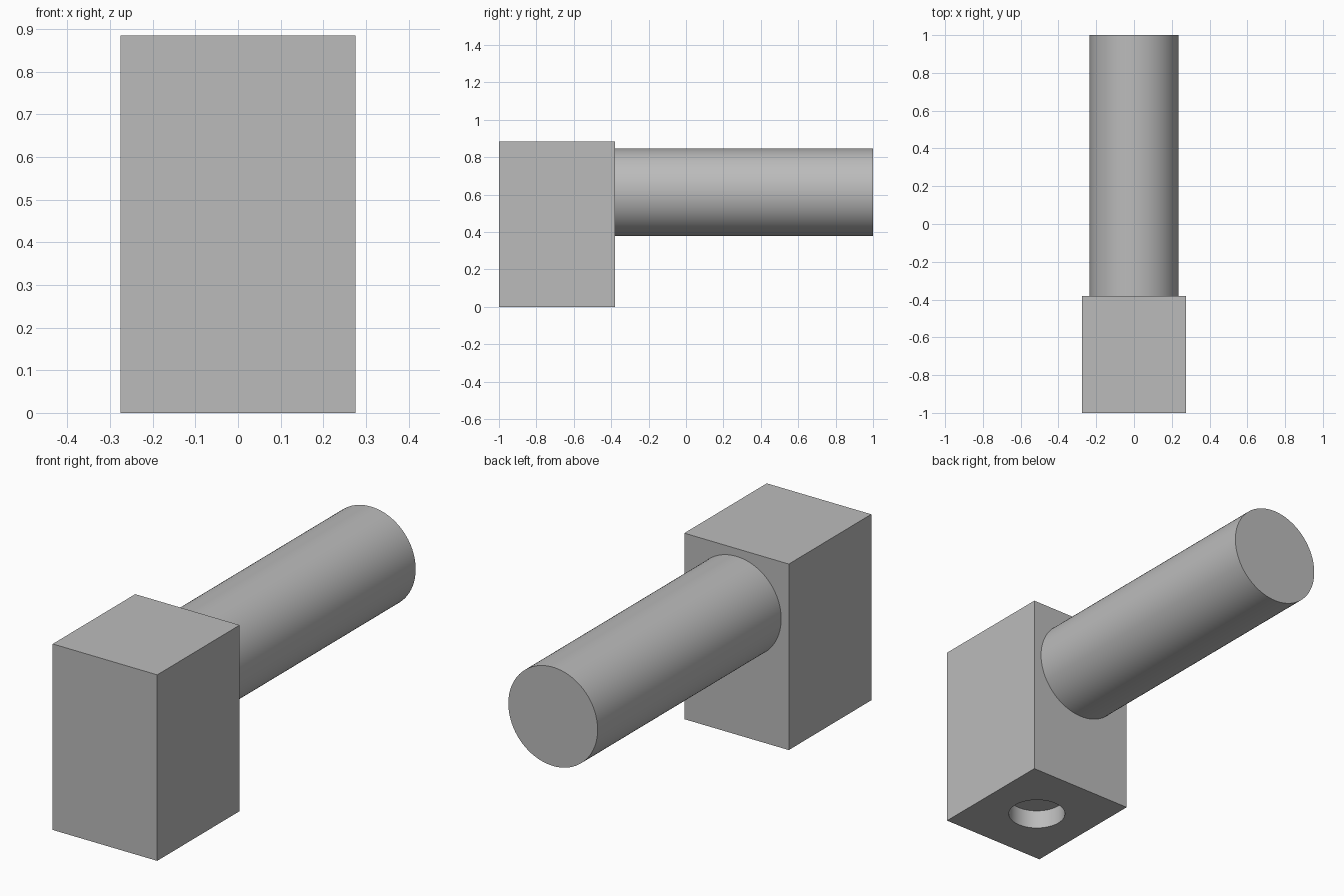
import bpy
import math

cube = bpy.data.objects.get("Cube")
if cube:
    bpy.data.objects.remove(cube, do_unlink=True)

# Single flat grey
grey = bpy.data.materials.new("plain_grey")
grey.use_nodes = True
colour = (0.5, 0.5, 0.5, 1)
grey.diffuse_color = colour
grey.node_tree.nodes["Principled BSDF"].inputs["Base Color"].default_value = colour

BACK, FRONT, JOINT = 1.0, -1.0, -0.38
WIDTH, HEIGHT = 0.55, 0.885
BLOCK_Y = (FRONT + JOINT) / 2


def cylinder(name, radius, depth, location, rotation=(0, 0, 0)):
    bpy.ops.mesh.primitive_cylinder_add(
        vertices=96, radius=radius, depth=depth, location=location, rotation=rotation)
    obj = bpy.context.object
    obj.name = name
    obj.data.materials.append(grey)
    return obj


def smooth(obj):
    bpy.ops.object.select_all(action="DESELECT")
    obj.select_set(True)
    bpy.context.view_layer.objects.active = obj
    bpy.ops.object.shade_smooth_by_angle(angle=math.radians(30))


# Head block
bpy.ops.mesh.primitive_cube_add(size=1, location=(0, BLOCK_Y, HEIGHT / 2))
block = bpy.context.object
block.name = "head_block"
block.scale = (WIDTH, JOINT - FRONT, HEIGHT)
bpy.ops.object.transform_apply(location=False, rotation=False, scale=True)
block.data.materials.append(grey)

# Shallow blind hole in the underside
HOLE_DEPTH = 0.09
cutter = cylinder("hole_cutter", 0.128, HOLE_DEPTH * 2, (0, BLOCK_Y, 0))
cutter.hide_render = True
hole = block.modifiers.new("socket", "BOOLEAN")
hole.operation = "DIFFERENCE"
hole.solver = "EXACT"
hole.object = cutter
bpy.context.view_layer.objects.active = block
bpy.ops.object.modifier_apply(modifier=hole.name)
bpy.data.objects.remove(cutter, do_unlink=True)
smooth(block)

# Round shaft running back from the block
shaft = cylinder("shaft", 0.235, BACK - JOINT, (0, (BACK + JOINT) / 2, 0.613),
                 (math.pi / 2, 0, 0))
smooth(shaft)
